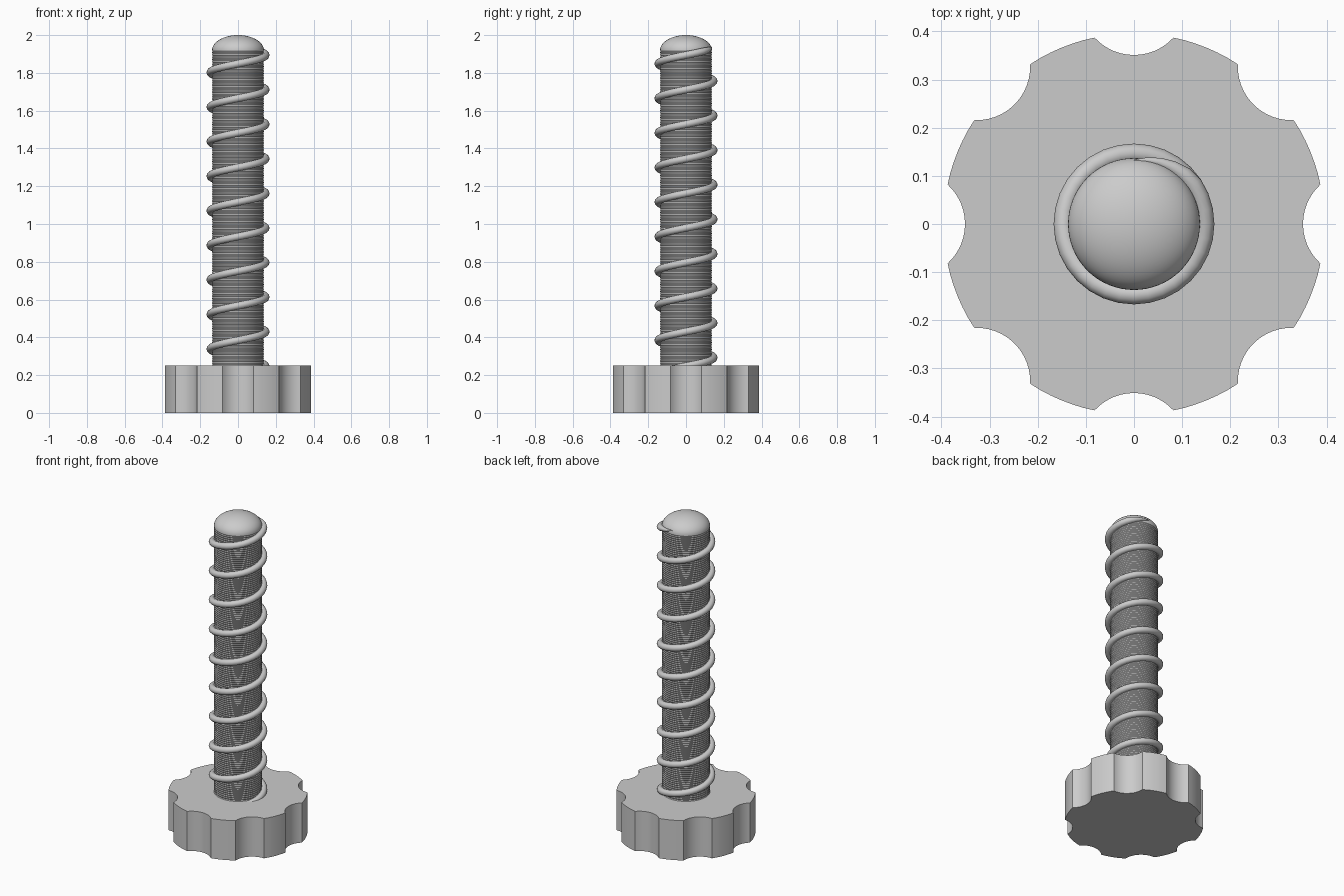
import bpy
import bmesh
from math import sin, cos, tau, pi, radians, atan2

cube = bpy.data.objects.get("Cube")
if cube:
    bpy.data.objects.remove(cube, do_unlink=True)

# Single grey finish
GREY = (0.6, 0.6, 0.6, 1.0)
grey = bpy.data.materials.new("plain grey")
grey.use_nodes = True
grey.diffuse_color = GREY
grey.node_tree.nodes["Principled BSDF"].inputs["Base Color"].default_value = GREY


def finish(name, bm, angle=30):
    """Turn a bmesh into a smooth shaded object with sharp edges kept."""
    bmesh.ops.recalc_face_normals(bm, faces=bm.faces)
    mesh = bpy.data.meshes.new(name)
    bm.to_mesh(mesh)
    bm.free()
    mesh.materials.append(grey)
    obj = bpy.data.objects.new(name, mesh)
    bpy.context.collection.objects.link(obj)
    bpy.ops.object.select_all(action='DESELECT')
    obj.select_set(True)
    bpy.context.view_layer.objects.active = obj
    bpy.ops.object.shade_smooth_by_angle(angle=radians(angle))
    return obj


def skin(bm, rings):
    """Bridge successive closed loops of points and cap both ends."""
    loops = [[bm.verts.new(p) for p in ring] for ring in rings]
    n = len(loops[0])
    for a, b in zip(loops, loops[1:]):
        for i in range(n):
            j = (i + 1) % n
            bm.faces.new((a[i], a[j], b[j], b[i]))
    bm.faces.new(loops[0][::-1])
    bm.faces.new(loops[-1])


def circle(radius, z, n=64):
    return [(radius * cos(tau * i / n), radius * sin(tau * i / n), z)
            for i in range(n)]


# Head: disc with eight scooped finger notches
HEAD_R, HEAD_H = 0.396, 0.25
SCOOP_C, SCOOP_R = 0.462, 0.111
corner = atan2(0.082, 0.387)
sweep = atan2(0.082, 0.075)
outline = []
for k in range(8):
    turn = k * pi / 4
    for i in range(13):
        t = sweep * (i / 6 - 1)
        x, y = SCOOP_C - SCOOP_R * cos(t), SCOOP_R * sin(t)
        outline.append((x * cos(turn) - y * sin(turn),
                        x * sin(turn) + y * cos(turn)))
    for i in range(1, 6):
        a = turn + corner + (pi / 4 - 2 * corner) * i / 6
        outline.append((HEAD_R * cos(a), HEAD_R * sin(a)))
bm = bmesh.new()
skin(bm, [[(x, y, z) for x, y in outline] for z in (0, HEAD_H)])
finish("scalloped_head", bm)

# Shaft: finely ridged rod
SHAFT_R, SHAFT_TOP, RIDGES = 0.137, 1.92, 136
rings = []
for i in range(2 * RIDGES + 1):
    z = HEAD_H + (SHAFT_TOP - HEAD_H) * i / (2 * RIDGES)
    rings.append(circle(SHAFT_R - (0.0022 if i % 2 else 0), z))
bm = bmesh.new()
skin(bm, rings)
finish("ridged_shaft", bm, 20)

# Domed tip
bm = bmesh.new()
skin(bm, [circle(SHAFT_R * cos(t), SHAFT_TOP + 0.08 * sin(t))
          for t in [pi / 2 * i / 16 * 0.99 for i in range(17)]])
finish("domed_tip", bm)

# Thread: rounded right-handed helix, tapering into the shaft at the top
PITCH, STEPS, SIDES = 0.183, 32, 12
first, last = -STEPS // 4, 9 * STEPS + STEPS // 4
rings = []
for s in range(first, last + 1):
    a = tau * s / STEPS
    z = 0.247 + PITCH * s / STEPS
    fade = min(1.0, 0.1 + (last - s) / 5)
    ring = []
    for i in range(SIDES):
        b = tau * i / SIDES
        r = 0.130 + (0.017 + 0.020 * cos(b)) * fade
        ring.append((r * cos(a), r * sin(a), z + 0.020 * fade * sin(b)))
    rings.append(ring)
bm = bmesh.new()
skin(bm, rings)
finish("screw_thread", bm, 50)
